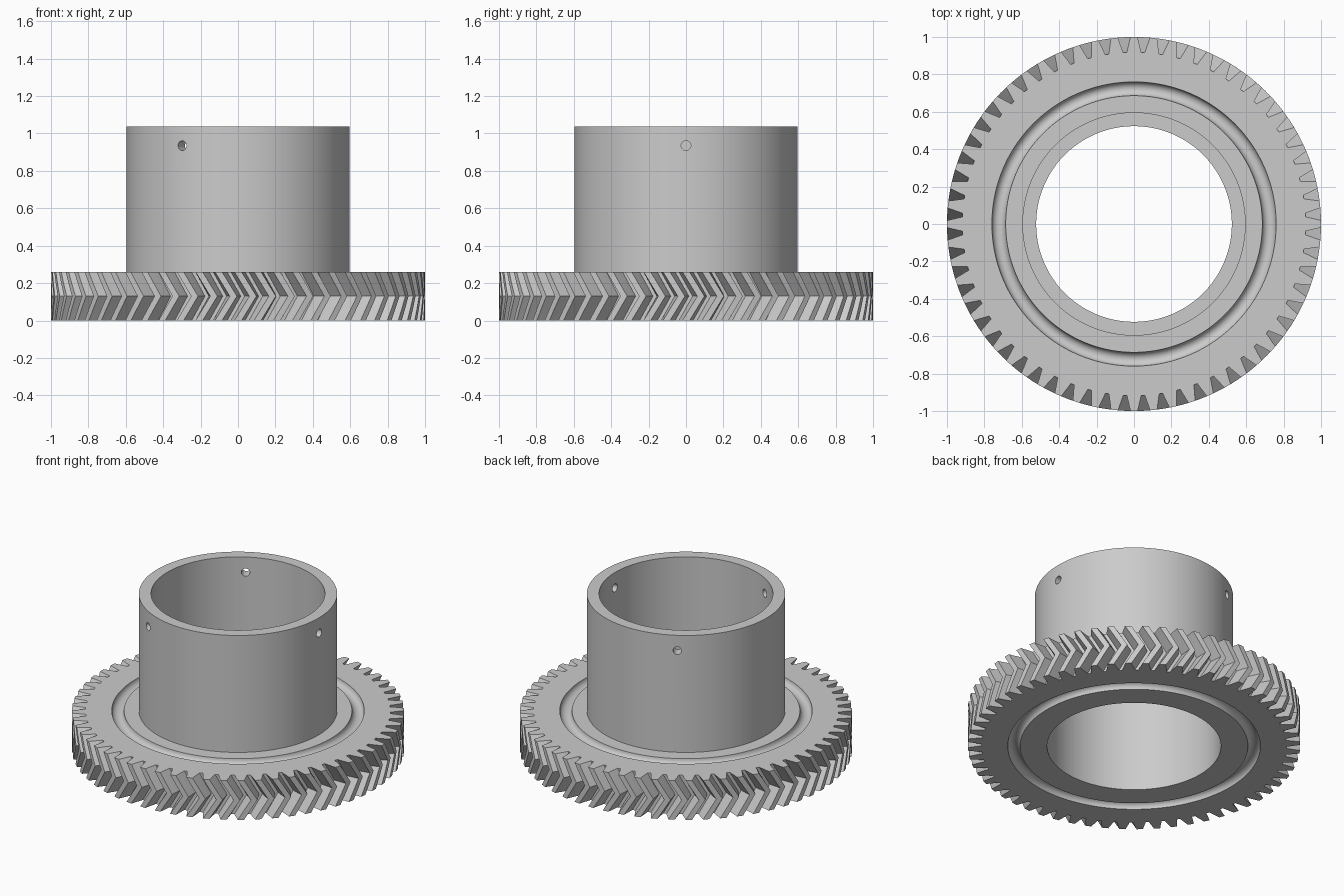
import bpy, bmesh
from math import pi, cos, sin, radians

cube = bpy.data.objects.get("Cube")
if cube:
    bpy.data.objects.remove(cube, do_unlink=True)

TEETH = 60
FACE = 0.26                      # gear thickness
TWIST = 0.08                     # herringbone shift at mid height
BORE, HUB, TOP = 0.523, 0.597, 1.037
GROOVE_R, GROOVE_W = 0.723, 0.037

steel = bpy.data.materials.new("steel grey")
steel.use_nodes = True
colour = (0.6, 0.6, 0.6, 1)
steel.diffuse_color = colour
steel.node_tree.nodes["Principled BSDF"].inputs["Base Color"].default_value = colour

# Tooth outline: angle from the tooth centre, radius
half = [(0.041, 0.918), (0.037, 0.935), (0.028, 0.965), (0.019, 1.0)]
tooth = [(-a, r) for a, r in half] + [(a, r) for a, r in reversed(half)]
outline = [(2 * pi * i / TEETH + a, r) for i in range(TEETH) for a, r in tooth]

bm = bmesh.new()


def ring(z, radius=None, twist=0.0):
    """Ring of vertices: the toothed outline, or a circle if a radius is given."""
    return [bm.verts.new(((radius or r) * cos(a + twist), (radius or r) * sin(a + twist), z))
            for a, r in outline]


def groove(z, side):
    """Half-round groove, from its outer to its inner edge."""
    n = 10
    return [(GROOVE_R + GROOVE_W * cos(pi * k / n), z + side * GROOVE_W * sin(pi * k / n))
            for k in range(n + 1)]


# Herringbone rim, from the bottom up
rings = []
for k in range(5):
    t = k / 4
    rings.append(ring(FACE * t, twist=TWIST * (1 - abs(2 * t - 1))))

# Top web, hub, bore and bottom web
section = groove(FACE, -1)
section += [(HUB, FACE), (HUB, TOP), (BORE, TOP), (BORE, 0)]
section += reversed(groove(0, 1))
rings += [ring(z, r) for r, z in section]

for low, high in zip(rings, rings[1:] + rings[:1]):
    for i in range(len(low)):
        j = (i + 1) % len(low)
        bm.faces.new((low[i], low[j], high[j], high[i]))
bmesh.ops.recalc_face_normals(bm, faces=bm.faces)

mesh = bpy.data.meshes.new("herringbone_gear_with_hub")
bm.to_mesh(mesh)
bm.free()
mesh.materials.append(steel)
gear = bpy.data.objects.new("herringbone_gear_with_hub", mesh)
bpy.context.collection.objects.link(gear)

# Three radial screw holes near the top of the hub
for angle in (0, 120, 240):
    a = radians(angle)
    mid = (BORE + HUB) / 2
    bpy.ops.mesh.primitive_cylinder_add(vertices=32, radius=0.026, depth=0.2,
                                        location=(mid * cos(a), mid * sin(a), 0.935),
                                        rotation=(0, pi / 2, a))
    cutter = bpy.context.object
    cutter.name = "screw_hole_cutter"
    cutter.hide_render = True
    cutter.data.materials.append(steel)
    cut = gear.modifiers.new("screw_hole", "BOOLEAN")
    cut.operation = "DIFFERENCE"
    cut.solver = "EXACT"
    cut.object = cutter
    bpy.context.view_layer.objects.active = gear
    bpy.ops.object.modifier_apply(modifier=cut.name)
    bpy.data.objects.remove(cutter, do_unlink=True)

# Smooth the round walls, keep the machined edges crisp
bpy.ops.object.select_all(action="DESELECT")
gear.select_set(True)
bpy.context.view_layer.objects.active = gear
bpy.ops.object.shade_smooth_by_angle(angle=radians(25))
